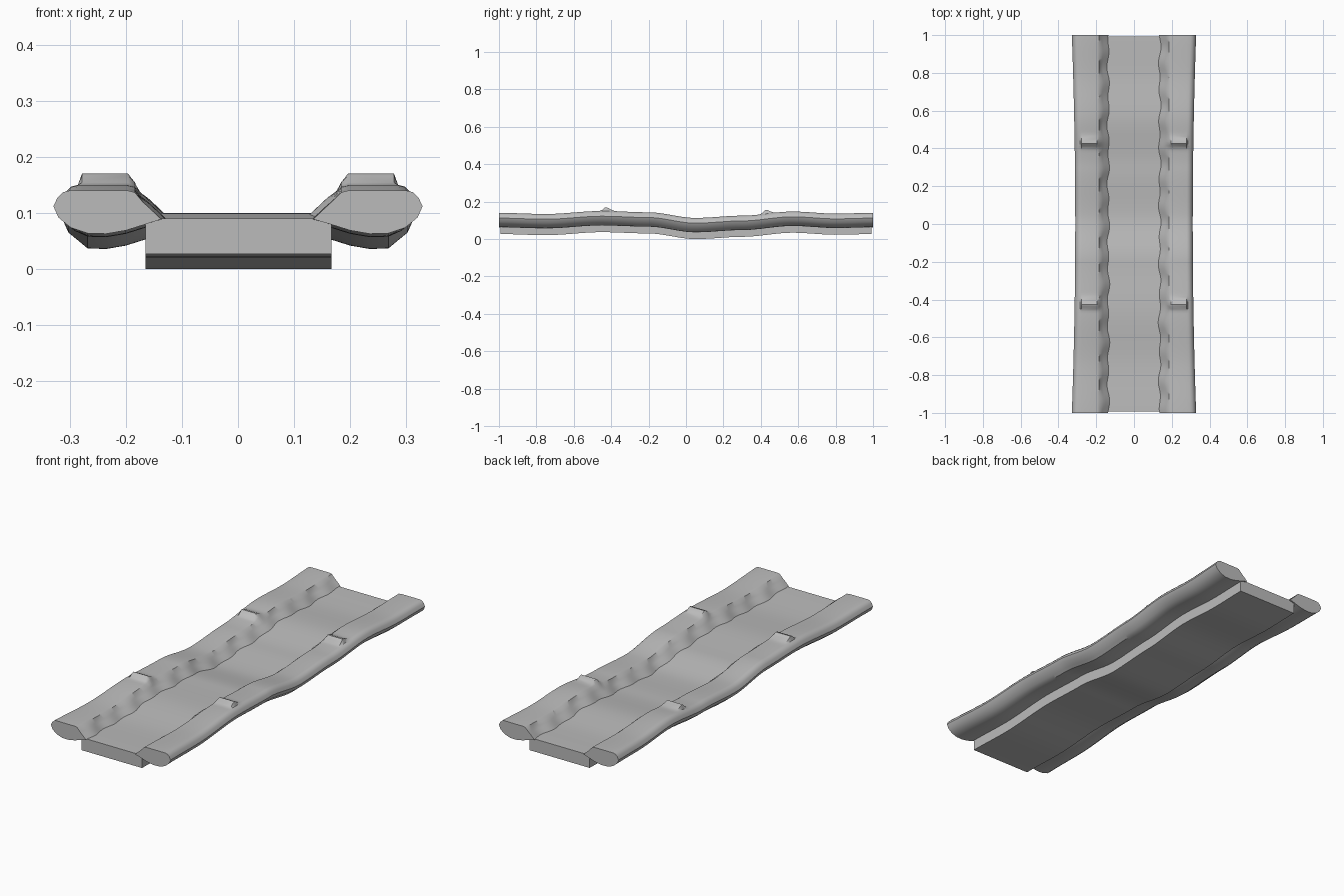
import bpy, bmesh, math

if "Cube" in bpy.data.objects:
    bpy.data.objects.remove(bpy.data.objects["Cube"])

stone = bpy.data.materials.new("grey stone")
stone.diffuse_color = (0.5, 0.5, 0.5, 1)
stone.use_nodes = True
stone.node_tree.nodes["Principled BSDF"].inputs["Base Color"].default_value = stone.diffuse_color

# Height of the sagging centre line along the length (y, dz)
WAVE = [(-1, 0), (-0.75, -0.006), (-0.45, 0.010), (-0.2, 0.003), (0.05, -0.027),
        (0.3, -0.015), (0.57, 0.007), (0.8, -0.004), (1, 0)]


def wave(y):
    for (a, za), (b, zb) in zip(WAVE, WAVE[1:]):
        if y <= b:
            t = max(0, (y - a) / (b - a))
            return za + (zb - za) * t * t * (3 - 2 * t)
    return WAVE[-1][1]


def ridge(y):
    """Rounded cross ridges, longer on their back slope."""
    h = 0
    for c in (-0.43, 0.425):
        d = y - c
        h += 0.021 * math.exp(-(d / (0.03 if d > 0 else 0.016)) ** 2)
    return h


def loft(name, section, half_length, steps):
    """Sweep section(y) -> [(x, z)] along y and cap both ends."""
    bm = bmesh.new()
    rings = []
    for i in range(steps + 1):
        y = -half_length + 2 * half_length * i / steps
        rings.append([bm.verts.new((x, y, z + wave(y))) for x, z in section(y)])
    n = len(rings[0])
    for r, s in zip(rings, rings[1:]):
        for k in range(n):
            bm.faces.new((r[k], r[(k + 1) % n], s[(k + 1) % n], s[k]))
    bm.faces.new(rings[0])
    bm.faces.new(rings[-1])
    bmesh.ops.recalc_face_normals(bm, faces=bm.faces)
    me = bpy.data.meshes.new(name)
    bm.to_mesh(me)
    bm.free()
    me.materials.append(stone)
    ob = bpy.data.objects.new(name, me)
    bpy.context.collection.objects.link(ob)
    bpy.context.view_layer.objects.active = ob
    ob.select_set(True)
    bpy.ops.object.shade_smooth_by_angle(angle=math.radians(35))
    ob.select_set(False)


def plank_section(y):
    return [(-0.165, 0.027), (0.167, 0.027), (0.167, 0.09), (-0.165, 0.09)]


def rail_section(side):
    def section(y):
        # Uneven inner lip, slight waist at mid length, ridges on the top
        w = 0.005 * math.sin(41 * y + side) + 0.003 * math.sin(19 * y + 2 * side)
        waist = 0.018 * (1 - y * y)
        r = ridge(y)
        pts = [(0.329 - waist, 0.112), (0.322 - waist, 0.127), (0.312 - waist, 0.137),
               (0.300 - waist, 0.140), (0.278, 0.140 + r), (0.196, 0.140 + r),
               (0.184, 0.137 + 0.4 * r), (0.168 + w, 0.120), (0.157 + w, 0.110),
               (0.135 + w, 0.089), (0.165, 0.080), (0.200, 0.069), (0.235, 0.063),
               (0.268, 0.064), (0.298 - waist, 0.074), (0.320 - waist, 0.092)]
        return [(side * x, z) for x, z in pts]
    return section


# Sagging walkway slab with a rounded rail on each side
loft("walkway_slab", plank_section, 0.993, 80)
for label, side in (("left_rail", -1), ("right_rail", 1)):
    loft(label, rail_section(side), 1.0, 160)
